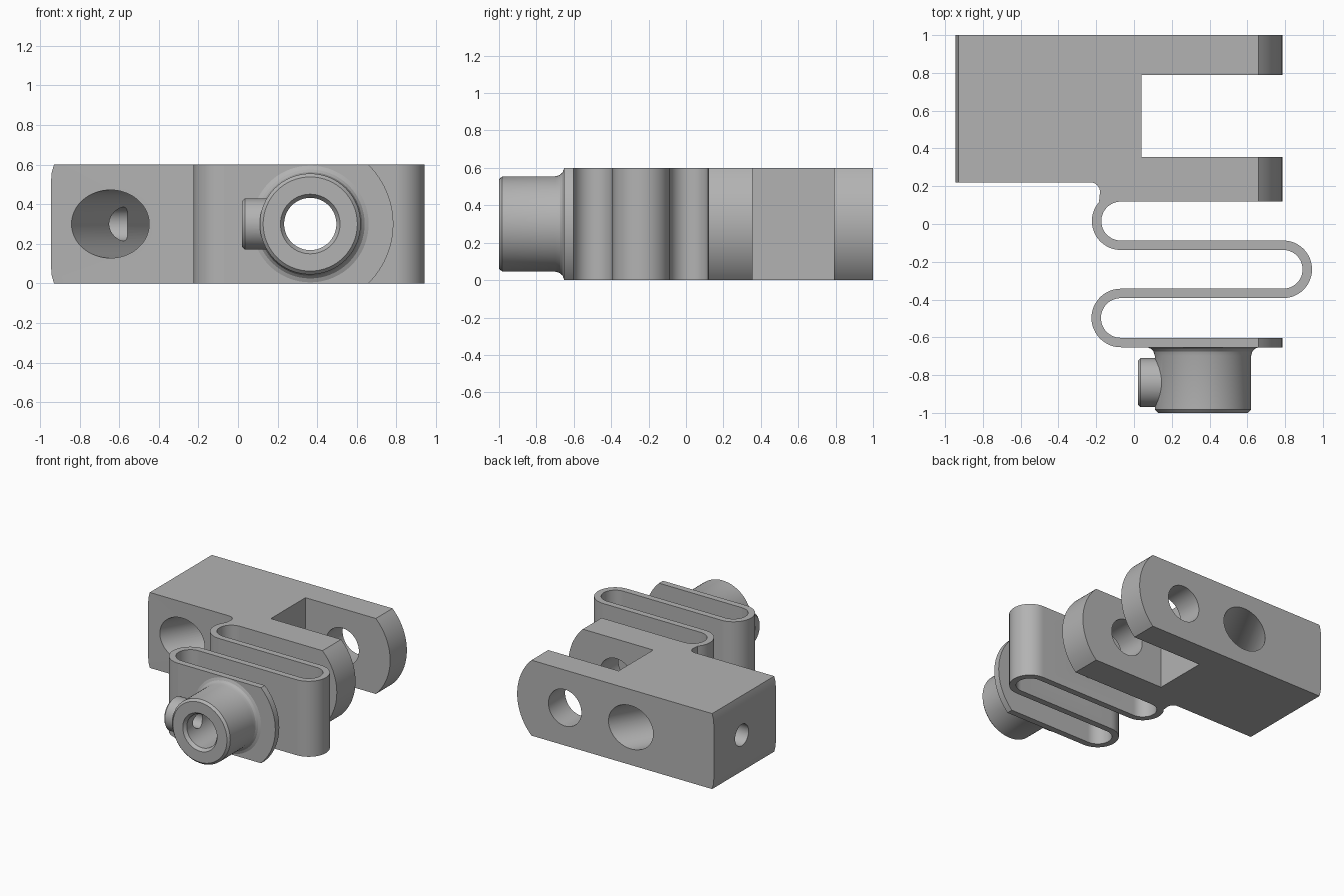
import bpy, bmesh
from math import cos, sin, pi, sqrt, asin, radians
from mathutils import Matrix, Vector

cube = bpy.data.objects.get("Cube")
if cube:
    bpy.data.objects.remove(cube, do_unlink=True)

grey = bpy.data.materials.new("plain_grey")
grey.use_nodes = True
grey.diffuse_color = (0.45, 0.45, 0.45, 1)
grey.node_tree.nodes["Principled BSDF"].inputs["Base Color"].default_value = grey.diffuse_color

AX, AZ = 0.365, 0.3      # pin axis, running along y
H = 0.6                  # overall thickness
END_R = 0.42             # radius of the rounded arm ends


def make(name, bm):
    bmesh.ops.recalc_face_normals(bm, faces=bm.faces)
    mesh = bpy.data.meshes.new(name)
    bm.to_mesh(mesh)
    bm.free()
    mesh.materials.append(grey)
    obj = bpy.data.objects.new(name, mesh)
    bpy.context.collection.objects.link(obj)
    return obj


def prism(name, pts, lo, hi, axis="z"):
    """Extrude an outline: (x, y) along z, or (x, z) along y."""
    bm = bmesh.new()
    place = (lambda p: (p[0], p[1], lo)) if axis == "z" else (lambda p: (p[0], lo, p[1]))
    face = bm.faces.new([bm.verts.new(place(p)) for p in pts])
    step = Vector((0, 0, hi - lo)) if axis == "z" else Vector((0, hi - lo, 0))
    new = bmesh.ops.extrude_face_region(bm, geom=[face])["geom"]
    bmesh.ops.translate(bm, vec=step, verts=[v for v in new if isinstance(v, bmesh.types.BMVert)])
    return make(name, bm)


def lathe(name, profile, origin, direction, sides=64):
    """Revolve (radius, distance) pairs around a line, capped at both ends."""
    bm = bmesh.new()
    rings = [[bm.verts.new((r * cos(2 * pi * i / sides), r * sin(2 * pi * i / sides), t))
              for i in range(sides)] for r, t in profile]
    for a, b in zip(rings, rings[1:]):
        for i in range(sides):
            j = (i + 1) % sides
            bm.faces.new((a[i], a[j], b[j], b[i]))
    bm.faces.new(rings[0])
    bm.faces.new(rings[-1])
    turn = Vector((0, 0, 1)).rotation_difference(Vector(direction)).to_matrix().to_4x4()
    bm.transform(Matrix.Translation(origin) @ turn)
    return make(name, bm)


def combine(obj, tool, operation="DIFFERENCE"):
    mod = obj.modifiers.new("combine", "BOOLEAN")
    mod.object, mod.operation, mod.solver = tool, operation, "EXACT"
    graph = bpy.context.evaluated_depsgraph_get()
    mesh = bpy.data.meshes.new_from_object(obj.evaluated_get(graph))
    obj.modifiers.clear()
    obj.data = mesh
    bpy.data.objects.remove(tool, do_unlink=True)


def arc(cx, cy, r, start, end, n=24):
    return [(cx + r * cos(start + (end - start) * i / n),
             cy + r * sin(start + (end - start) * i / n)) for i in range(n + 1)]


def pin_hole(obj, r, lo, hi):
    combine(obj, lathe("drill", [(r, 0), (r, hi - lo)], (AX, lo, AZ), (0, 1, 0)))


half = asin(AZ / END_R)
round_end = arc(AX, AZ, END_R, -half, half)

# Clevis body: solid block with two rounded arms
left_end = [(-0.93, H), (-0.941, 0.56), (-0.946, 0.5), (-0.946, 0.1), (-0.941, 0.04), (-0.93, 0)]
body = prism("clevis_body", left_end + round_end, 0.12, 1.0, "y")
slot = [(0.04, 0.355), (1.2, 0.355), (1.2, 0.79), (0.04, 0.79)]
combine(body, prism("slot", slot, -0.1, 0.7))
shoulder = [(-1.1, 0.05), (-0.195, 0.05), (-0.185, 0.12)] + arc(-0.23, 0.17, 0.05, 0, pi / 2, 8) + [(-1.1, 0.22)]
combine(body, prism("shoulder", shoulder, -0.1, 0.7))
pin_hole(body, 0.145, 0.0, 1.2)

# Slanted hole through the block and the small hole from the end into it
slant = Vector((0.43, 0.78, 0)).normalized()
middle = Vector((-0.43, 0.61, AZ))
combine(body, lathe("slant_drill", [(0.172, 0), (0.172, 1.6)], middle - slant * 0.8, slant))
combine(body, lathe("end_drill", [(0.085, 0), (0.085, 0.65)], (-1.1, 0.65, AZ), (1, 0, 0)))

# Serpentine spring strip: centre path offset to both sides
bends = [(-0.07, 0.0155, 0.128, pi / 2, 3 * pi / 2),
         (0.79, -0.24, 0.1275, pi / 2, -pi / 2),
         (-0.07, -0.4975, 0.13, pi / 2, 3 * pi / 2)]
T = 0.025
sides = ([], [])
for cx, cy, r, a, b in bends:
    turn = 1 if b > a else -1
    sides[0].extend(arc(cx, cy, r + turn * T, a, b))
    sides[1].extend(arc(cx, cy, r - turn * T, a, b))
spring = prism("serpentine_spring", sides[0] + sides[1][::-1], 0, H)
pin_hole(spring, 0.145, -0.45, 0.0)

# Front plate carrying the boss
plate = prism("front_plate", [(-0.07, H), (-0.07, 0)] + round_end, -0.6525, -0.6025, "y")
pin_hole(plate, 0.132, -0.8, -0.5)

# Boss with flared foot, chamfered rim and a side nipple
boss = lathe("front_boss", [(0.295, 0), (0.275, 0.008), (0.262, 0.022), (0.255, 0.045),
                            (0.255, 0.33), (0.238, 0.3475)], (AX, -0.6525, AZ), (0, -1, 0))
nipple = lathe("side_nipple", [(0.15, 0), (0.15, 0.1), (0.138, 0.12), (0.13, 0.145),
                               (0.13, 0.265), (0.115, 0.28)], (0.3, -0.84, AZ), (-1, 0, 0))
combine(boss, nipple, "UNION")
combine(boss, lathe("bore", [(0.158, -0.01), (0.132, 0.025), (0.132, 0.5)], (AX, -1.0, AZ), (0, 1, 0)))
combine(boss, lathe("side_bore", [(0.06, 0), (0.06, 0.45)], (-0.1, -0.84, AZ), (1, 0, 0)))

# Smooth curved faces while keeping edges sharp
bpy.ops.object.select_all(action="DESELECT")
for obj in (body, spring, plate, boss):
    obj.select_set(True)
bpy.context.view_layer.objects.active = body
bpy.ops.object.shade_smooth_by_angle(angle=radians(25))
